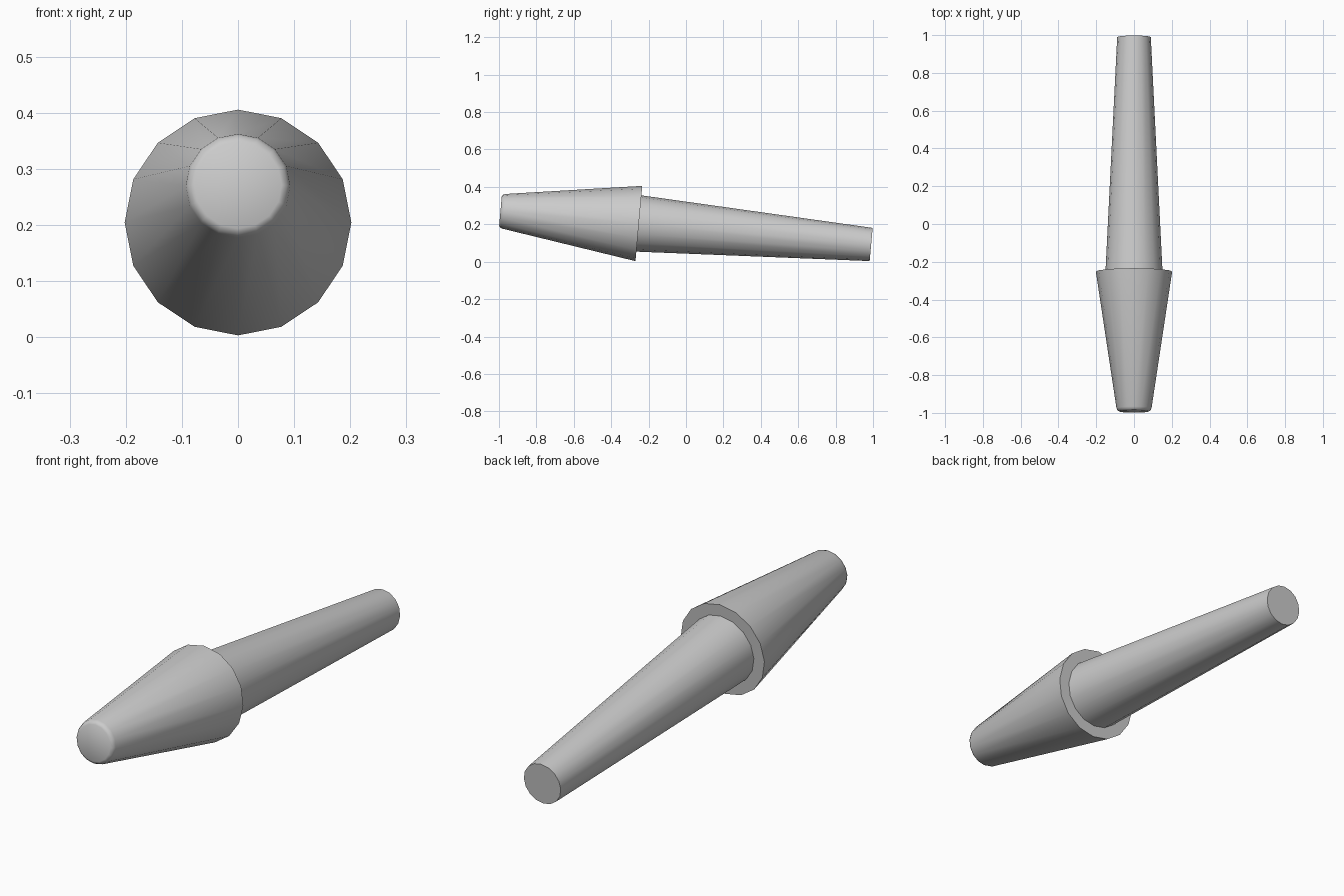
import bpy, bmesh, math
from mathutils import Matrix

if "Cube" in bpy.data.objects:
    bpy.data.objects.remove(bpy.data.objects["Cube"])

SIDES = 16
TILT = math.atan2(0.179, 1.982)
# local +z runs along the axis from the nose (front) to the tail (back, lower)
PLACE = Matrix.Translation((0, -0.992, 0.271)) @ Matrix.Rotation(-math.pi / 2 - TILT, 4, 'X')


def lathe(name, profile, cap_start=False, cap_end=False):
    """Revolve (distance along axis, radius) points into a 16-sided part."""
    bm = bmesh.new()
    rings = []
    for s, r in profile:
        rings.append([bm.verts.new((r * math.cos(2 * math.pi * i / SIDES),
                                    r * math.sin(2 * math.pi * i / SIDES), s))
                      for i in range(SIDES)])
    for a, b in zip(rings, rings[1:]):
        for i in range(SIDES):
            j = (i + 1) % SIDES
            bm.faces.new((a[i], a[j], b[j], b[i]))
    if cap_start:
        bm.faces.new(rings[0][::-1])
    if cap_end:
        bm.faces.new(rings[-1])
    bm.transform(PLACE)
    mesh = bpy.data.meshes.new(name)
    bm.to_mesh(mesh)
    bm.free()
    obj = bpy.data.objects.new(name, mesh)
    bpy.context.collection.objects.link(obj)
    bpy.ops.object.select_all(action='DESELECT')
    obj.select_set(True)
    bpy.context.view_layer.objects.active = obj
    bpy.ops.object.shade_smooth_by_angle(angle=math.radians(40))
    return obj


# front cone with rounded nose and flat shoulder ring
lathe("nose_cone", [(0, 0.078), (0.006, 0.088), (0.018, 0.093),
                    (0.743, 0.202), (0.743, 0.151)], cap_start=True)

# tapered shaft behind the shoulder
lathe("tapered_shaft", [(0.743, 0.151), (1.990, 0.089)], cap_end=True)
